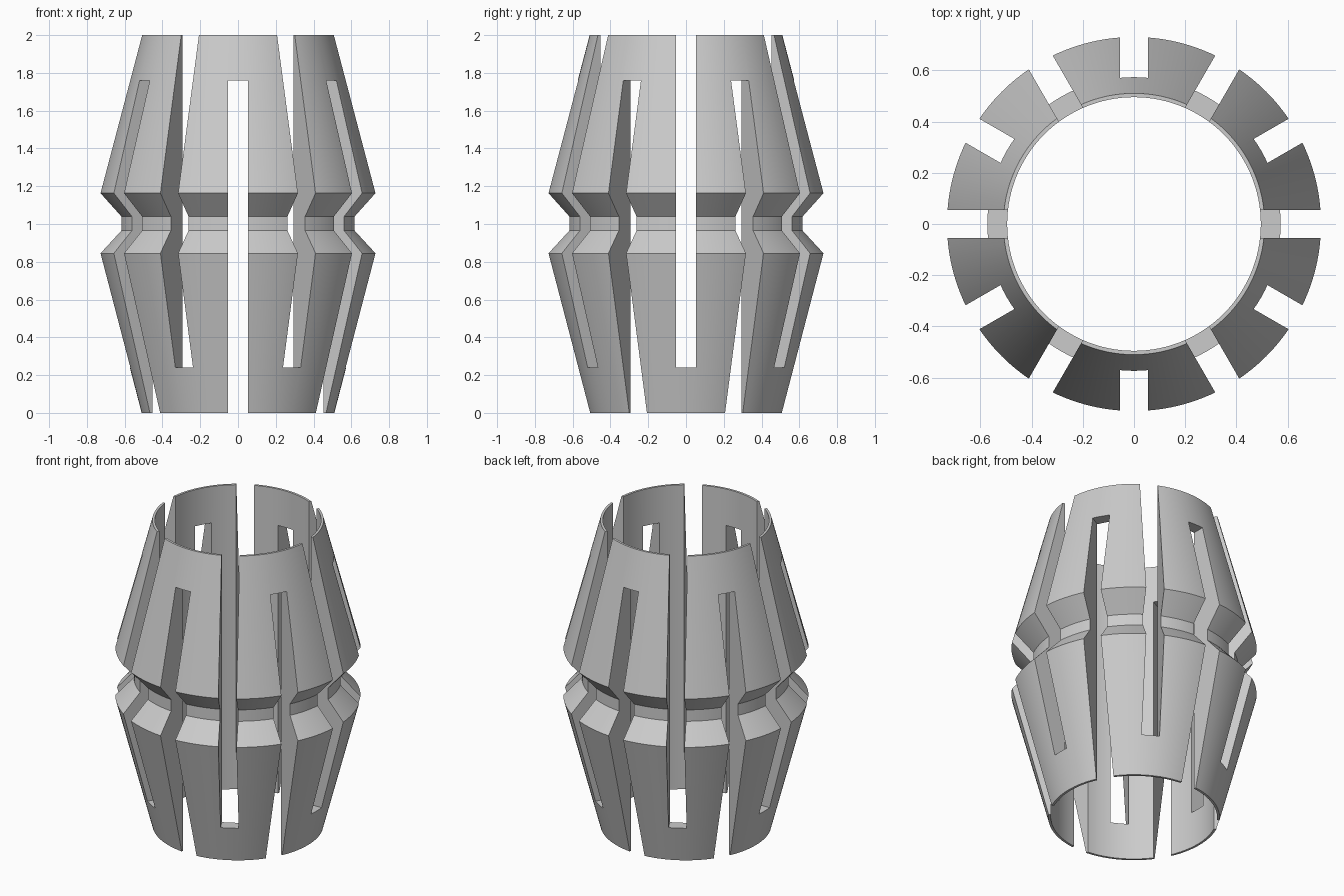
import bpy, bmesh, math
from mathutils import Matrix, Vector

cube = bpy.data.objects.get("Cube")
if cube:
    bpy.data.objects.remove(cube, do_unlink=True)

SEGMENTS = 120
SLOT_WIDTH = 0.108
SLOT_END = 0.24

# Plain steel
steel = bpy.data.materials.new("grey_steel")
steel.use_nodes = True
colour = (0.6, 0.6, 0.6, 1)
steel.diffuse_color = colour
steel.node_tree.nodes["Principled BSDF"].inputs["Base Color"].default_value = colour


def add_object(name, bm):
    mesh = bpy.data.meshes.new(name)
    bmesh.ops.recalc_face_normals(bm, faces=bm.faces)
    bm.to_mesh(mesh)
    bm.free()
    mesh.materials.append(steel)
    obj = bpy.data.objects.new(name, mesh)
    bpy.context.collection.objects.link(obj)
    return obj


# Turned sleeve: double taper outside with a waist groove, straight bore inside
profile = [(0.495, 0), (0.51, 0), (0.73, 0.845), (0.62, 0.965),
           (0.62, 1.04), (0.73, 1.163), (0.51, 2), (0.495, 2)]
bm = bmesh.new()
rings = []
for i in range(SEGMENTS):
    a = math.tau * i / SEGMENTS
    rings.append([bm.verts.new((r * math.cos(a), r * math.sin(a), z)) for r, z in profile])
for i, ring in enumerate(rings):
    following = rings[(i + 1) % SEGMENTS]
    for j in range(len(profile)):
        k = (j + 1) % len(profile)
        bm.faces.new((ring[j], following[j], following[k], ring[k]))
collet = add_object("collet_sleeve", bm)

# Radial slots, alternately open at the top and at the bottom
bm = bmesh.new()
for i in range(12):
    low, high = (SLOT_END, 2.2) if i % 2 == 0 else (-0.2, 2 - SLOT_END)
    place = (Matrix.Rotation(math.tau * i / 12, 4, "Z")
             @ Matrix.Translation((0.6, 0, (low + high) / 2))
             @ Matrix.Diagonal(Vector((0.6, SLOT_WIDTH, high - low, 1))))
    bmesh.ops.create_cube(bm, size=1, matrix=place)
cutter = add_object("slot_cutter", bm)
cutter.hide_render = True

cut = collet.modifiers.new("slots", "BOOLEAN")
cut.operation = "DIFFERENCE"
cut.solver = "EXACT"
cut.object = cutter

bpy.ops.object.select_all(action="DESELECT")
collet.select_set(True)
bpy.context.view_layer.objects.active = collet
bpy.ops.object.modifier_apply(modifier=cut.name)
bpy.data.objects.remove(cutter, do_unlink=True)

# Smooth tapers with crisp slot and groove edges
bpy.ops.object.shade_smooth_by_angle(angle=math.radians(25))
